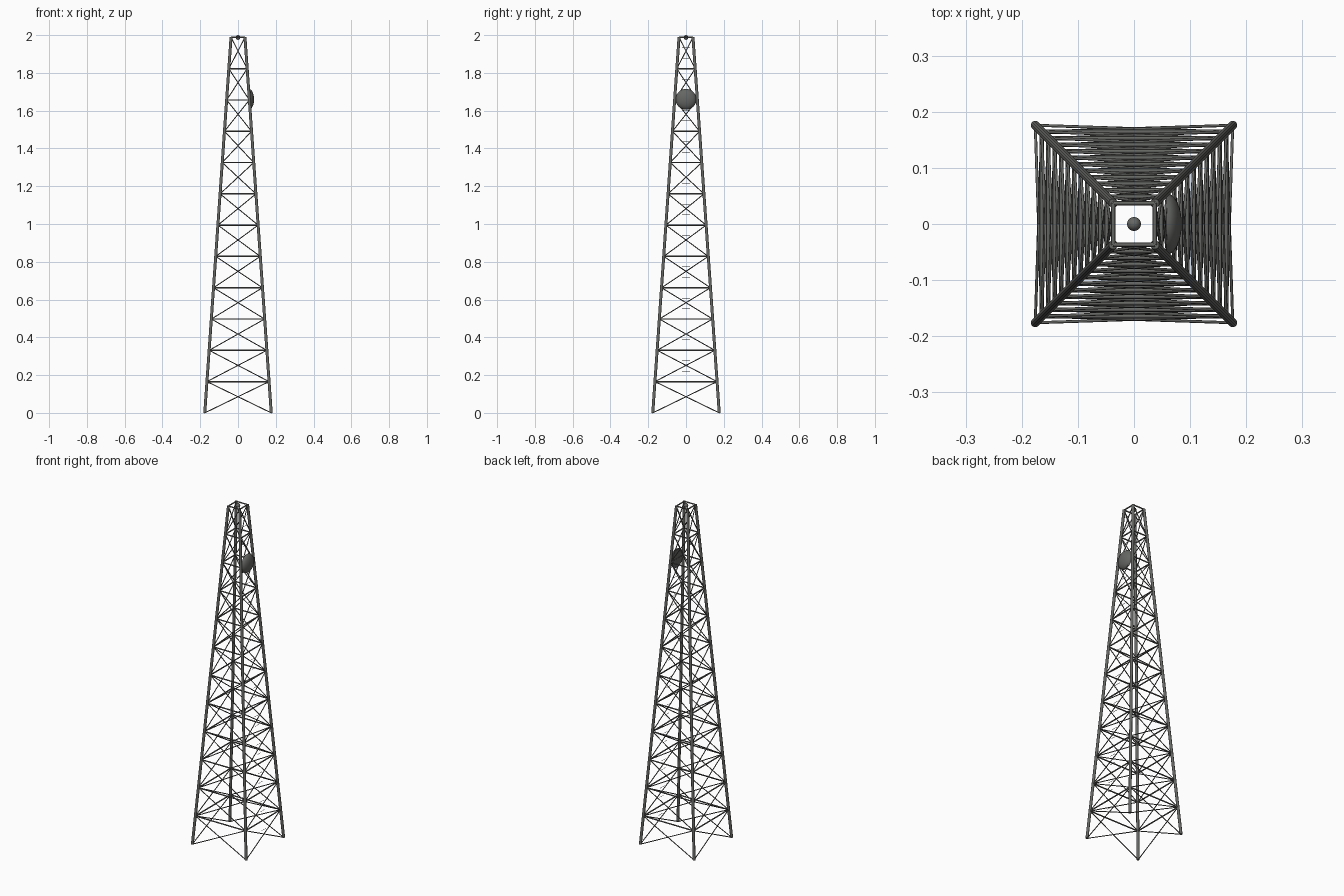
import bpy, bmesh, math
from mathutils import Vector, Matrix

cube = bpy.data.objects.get("Cube")
if cube:
    bpy.data.objects.remove(cube, do_unlink=True)

TOP, PANELS = 1.988, 12
BASE_HALF, TOP_HALF = 0.176, 0.037
STEP = TOP / PANELS


def material(name, color):
    mat = bpy.data.materials.new(name)
    mat.use_nodes = True
    mat.diffuse_color = color
    mat.node_tree.nodes["Principled BSDF"].inputs["Base Color"].default_value = color
    return mat


steel = material("dark steel", (0.13, 0.135, 0.125, 1))


def half(z):
    return BASE_HALF + (TOP_HALF - BASE_HALF) * z / TOP


def strut(bm, a, b, radius, sides=8):
    a, b = Vector(a), Vector(b)
    axis = b - a
    turn = axis.to_track_quat("Z", "Y").to_matrix().to_4x4()
    bmesh.ops.create_cone(bm, cap_ends=True, segments=sides, radius1=radius, radius2=radius,
                          depth=axis.length, matrix=Matrix.Translation((a + b) / 2) @ turn)


def finish(bm, name):
    mesh = bpy.data.meshes.new(name)
    bm.to_mesh(mesh)
    bm.free()
    mesh.materials.append(steel)
    obj = bpy.data.objects.new(name, mesh)
    bpy.context.collection.objects.link(obj)
    bpy.ops.object.select_all(action="DESELECT")
    obj.select_set(True)
    bpy.context.view_layer.objects.active = obj
    bpy.ops.object.shade_smooth_by_angle(angle=math.radians(50))
    return obj


def corner(side, z):
    h = half(z)
    x, y = [(-1, -1), (1, -1), (1, 1), (-1, 1)][side % 4]
    return Vector((x * h, y * h, z))


# Tapered corner legs
bm = bmesh.new()
for side in range(4):
    strut(bm, corner(side, 0), corner(side, TOP), 0.008, 12)
finish(bm, "corner_legs")

# Horizontal rails and crossed braces on all four faces
rails, braces = bmesh.new(), bmesh.new()
for level in range(PANELS):
    low, high = level * STEP, (level + 1) * STEP
    for side in range(4):
        strut(rails, corner(side, high), corner(side + 1, high), 0.0037)
        strut(braces, corner(side, low), corner(side + 1, high), 0.0026)
        strut(braces, corner(side + 1, low), corner(side, high), 0.0026)
finish(rails, "horizontal_rails")
finish(braces, "cross_braces")

# Thin climbing rungs on one face
bm = bmesh.new()
for i in range(2, PANELS * 3):
    z = i * STEP / 3
    strut(bm, (half(z), -0.02, z), (half(z), 0.02, z), 0.001, 6)
finish(bm, "climbing_rungs")

# Shallow domed dish facing outward
bm = bmesh.new()
bmesh.ops.create_uvsphere(bm, u_segments=24, v_segments=16, radius=1)
bmesh.ops.bisect_plane(bm, geom=bm.verts[:] + bm.edges[:] + bm.faces[:], dist=0.0001,
                       plane_co=(0, 0, 0), plane_no=(0, 0, 1), clear_inner=True)
rim = [e for e in bm.edges if e.is_boundary]
bmesh.ops.holes_fill(bm, edges=rim, sides=0)
bmesh.ops.transform(bm, verts=bm.verts, matrix=Matrix.Translation((0.058, 0, 1.66))
                    @ Matrix.Rotation(math.pi / 2, 4, "Y") @ Matrix.Diagonal((0.055, 0.055, 0.027, 1)))
finish(bm, "dish")

# Beacon at the top
bm = bmesh.new()
bmesh.ops.create_uvsphere(bm, u_segments=16, v_segments=10, radius=0.0125,
                          matrix=Matrix.Translation((0, 0, 1.9875)))
finish(bm, "beacon")
